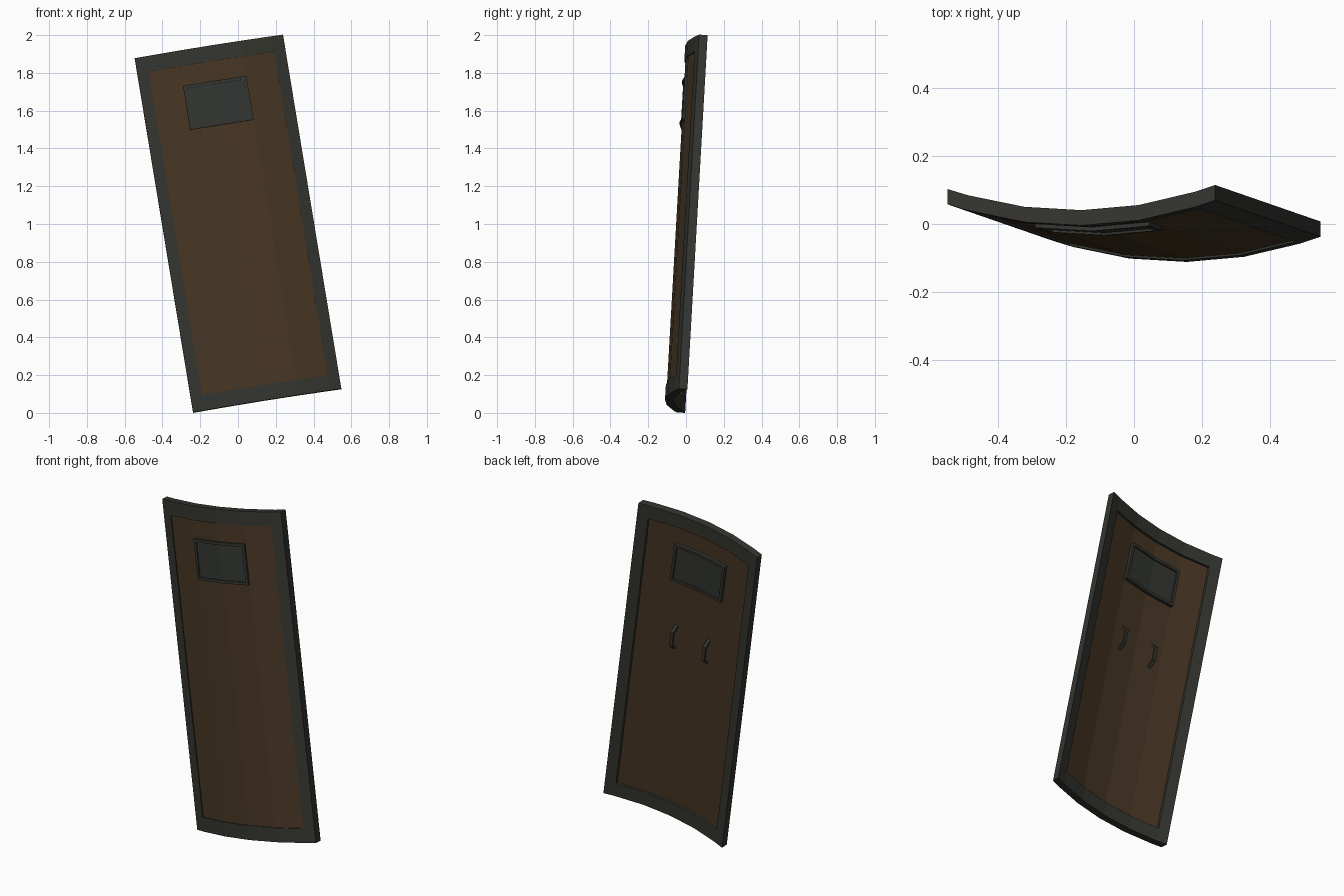
import bpy, bmesh
from mathutils import Vector

if "Cube" in bpy.data.objects:
    bpy.data.objects.remove(bpy.data.objects["Cube"])

# Tilted shield axes: across, up the shield, and towards its back
RIGHT_SPAN = Vector((0.785, 0.012, 0.125))
UP_SPAN = Vector((-0.309, 0.107, 1.875))
ACROSS, UP = RIGHT_SPAN.normalized(), UP_SPAN.normalized()
BACK = UP.cross(ACROSS).normalized()
CENTRE = Vector((0, 0.055, 1.0))
HW, HH = RIGHT_SPAN.length / 2, UP_SPAN.length / 2
STEPS = [0, 0.17, 0.337, HW]     # bend lines of the faceted curve
SAG = 0.068


def bend(u):
    u = abs(u)
    for a, b in zip(STEPS, STEPS[1:]):
        if u <= b + 1e-5:
            t = (u - a) / (b - a)
            return SAG * ((a / HW) ** 2 * (1 - t) + (b / HW) ** 2 * t - 1)
    return 0


def place(u, v, w):
    return CENTRE + ACROSS * u + UP * v + BACK * (w + bend(u))


def material(name, rgb):
    m = bpy.data.materials.new(name)
    m.diffuse_color = (*rgb, 1)
    m.use_nodes = True
    m.node_tree.nodes["Principled BSDF"].inputs["Base Color"].default_value = m.diffuse_color
    return m


def finish(name, bm, mat):
    bmesh.ops.recalc_face_normals(bm, faces=bm.faces)
    mesh = bpy.data.meshes.new(name)
    bm.to_mesh(mesh)
    bm.free()
    mesh.materials.append(mat)
    bpy.context.collection.objects.link(bpy.data.objects.new(name, mesh))


def curved_plate(name, us, vs, w0, w1, mat, ring=False):
    """Plate following the curve; ring leaves only the outermost cells."""
    bm = bmesh.new()
    nu, nv = len(us) - 1, len(vs) - 1
    cells = {(i, j) for i in range(nu) for j in range(nv)
             if not ring or i in (0, nu - 1) or j in (0, nv - 1)}
    verts = {}

    def vert(i, j, k):
        if (i, j, k) not in verts:
            verts[i, j, k] = bm.verts.new(place(us[i], vs[j], (w0, w1)[k]))
        return verts[i, j, k]

    for i, j in cells:
        corners = [(i, j), (i + 1, j), (i + 1, j + 1), (i, j + 1)]
        for k in (0, 1):
            bm.faces.new([vert(a, b, k) for a, b in corners])
        beside = [(i, j - 1), (i + 1, j), (i, j + 1), (i - 1, j)]
        for n, other in enumerate(beside):
            if other not in cells:
                p, q = corners[n], corners[(n + 1) % 4]
                bm.faces.new([vert(*p, 0), vert(*q, 0), vert(*q, 1), vert(*p, 1)])
    finish(name, bm, mat)


def handle(name, u, mat):
    """Bent strap standing off the back, extruded across."""
    outline = [(-0.08, -0.018), (-0.045, 0.021), (0.045, 0.021), (0.08, -0.018),
               (0.065, -0.018), (0.04, 0.010), (-0.04, 0.010), (-0.065, -0.018)]
    bm = bmesh.new()
    a, b = [[bm.verts.new(place(u + s, 0.17 + v, w)) for v, w in outline]
            for s in (-0.01, 0.01)]
    for i in range(8):
        j = (i + 1) % 8
        bm.faces.new([a[i], a[j], b[j], b[i]])
    for r in (a, b):
        for q in ((0, 1, 6, 7), (1, 2, 5, 6), (2, 3, 4, 5)):
            bm.faces.new([r[i] for i in q])
    finish(name, bm, mat)


metal = material("dark grey metal", (0.034, 0.034, 0.028))
wood = material("dark brown", (0.063, 0.036, 0.017))
glass = material("smoky glass", (0.033, 0.036, 0.031))

# Border and recessed panel
curved_plate("border", [-HW, -0.337, -0.17, 0, 0.17, 0.337, HW],
             [-HH, -0.869, 0.869, HH], -0.045, 0, metal, ring=True)
curved_plate("panel", [-0.34, -0.17, 0, 0.17, 0.34], [-0.872, 0.872],
             -0.039, -0.015, wood)

# Viewing window
WV, WH = 0.645, 0.118
curved_plate("window_frame", [-0.17, -0.154, 0, 0.154, 0.17],
             [WV - WH, WV - WH + 0.016, WV + WH - 0.016, WV + WH],
             -0.051, 0.006, metal, ring=True)
curved_plate("window_pane", [-0.156, 0, 0.156], [WV - WH + 0.014, WV + WH - 0.014],
             -0.044, -0.004, glass)

# Back handles
for side, u in (("left", -0.108), ("right", 0.108)):
    handle(side + "_handle", u, metal)
